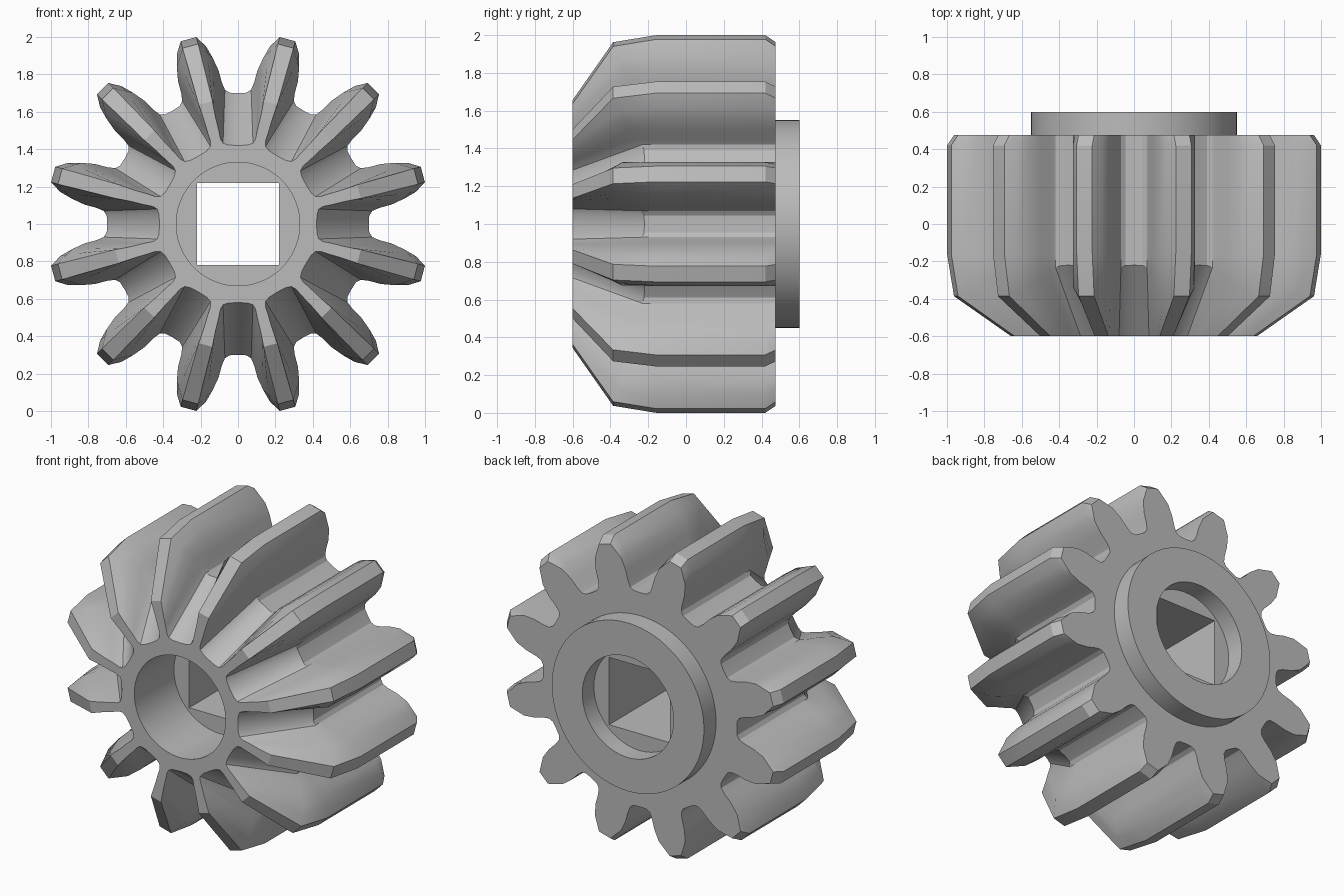
import bpy, bmesh, math

if "Cube" in bpy.data.objects:
    bpy.data.objects.remove(bpy.data.objects["Cube"])

TEETH = 12
HALF = math.pi / TEETH          # half a tooth pitch
bm = bmesh.new()


def ring(pts):
    """Closed loop of edges through (x, y, z) points around the gear axis."""
    vs = [bm.verts.new((x, y, z + 1.0)) for x, y, z in pts]
    for i, v in enumerate(vs):
        bm.edges.new((v, vs[(i + 1) % len(vs)]))
    return vs


def circle(r, y, n=72):
    return ring([(r * math.sin(2 * math.pi * i / n), y, r * math.cos(2 * math.pi * i / n))
                 for i in range(n)])


def square(s, y):
    return ring([(-s, y, -s), (s, y, -s), (s, y, s), (-s, y, s)])


def toothed(valley, depth):
    """Toothed loop from half a valley profile; depth gives y from the radius."""
    sector = [(-x, h) for x, h in reversed(valley[1:])] + valley
    pts = []
    for k in range(TEETH):
        a = 2 * HALF * k
        c, s = math.cos(a), math.sin(a)
        pts += [(x * c + h * s, depth(math.hypot(x, h)), h * c - x * s) for x, h in sector]
    return ring(pts)


def walls(a, b):
    n = len(a)
    for i in range(n):
        j = (i + 1) % n
        bm.faces.new((a[i], a[j], b[j], b[i]))


def flat_between(outer, inner):
    """Flat face with a hole."""
    edges = []
    for loop in (outer, inner):
        edges += [bm.edges.get((v, loop[(i + 1) % len(loop)])) for i, v in enumerate(loop)]
    bmesh.ops.triangle_fill(bm, edges=edges, use_beauty=True, use_dissolve=False)


def full_valley(tip):
    def flank(r, w):
        return (r * math.sin(HALF) - w * math.cos(HALF), r * math.cos(HALF) + w * math.sin(HALF))
    return [(0, .70), (.045, .702), (.07, .718), (.086, .755), (.104, .821), (.136, .89),
            flank(tip - .06, .08), flank(tip, .043)]


# Toothed body: narrow front end, bevelled shoulder, straight run, rear chamfer
front_valley = [(0, .42), (.05, .422), (.08, .432), (.094, .455),
                (.103, .50), (.118, .56), (.128, .61), (.137, .657)]
sections = [
    toothed(front_valley, lambda r: -.60),
    toothed(full_valley(.985), lambda r: -.22 - .58 * (r - .70)),
    toothed(full_valley(1.023), lambda r: -.16),
    toothed(full_valley(1.023), lambda r: .42),
    toothed(full_valley(.985), lambda r: .475),
]
for a, b in zip(sections, sections[1:]):
    walls(a, b)

# Rear hub collar
hub_base, hub_end = circle(.55, .475), circle(.55, .60)
flat_between(sections[-1], hub_base)
walls(hub_base, hub_end)

# Round bore from both ends
front_mouth, front_floor = circle(.33, -.60), circle(.33, -.19)
rear_mouth, rear_floor = circle(.33, .60), circle(.33, .48)
flat_between(sections[0], front_mouth)
walls(front_mouth, front_floor)
walls(hub_end, rear_mouth)
walls(rear_mouth, rear_floor)

# Inner web with a square shaft hole
sq_front, sq_rear = square(.22, -.19), square(.22, .48)
flat_between(front_floor, sq_front)
flat_between(rear_floor, sq_rear)
walls(sq_front, sq_rear)

bmesh.ops.recalc_face_normals(bm, faces=bm.faces)
mesh = bpy.data.meshes.new("pinion_gear")
bm.to_mesh(mesh)
bm.free()
gear = bpy.data.objects.new("pinion_gear", mesh)
bpy.context.collection.objects.link(gear)

grey = bpy.data.materials.new("grey_metal")
grey.diffuse_color = (.5, .5, .5, 1)
grey.use_nodes = True
grey.node_tree.nodes["Principled BSDF"].inputs["Base Color"].default_value = grey.diffuse_color
mesh.materials.append(grey)

bpy.context.view_layer.objects.active = gear
gear.select_set(True)
bpy.ops.object.shade_smooth_by_angle(angle=math.radians(30))
